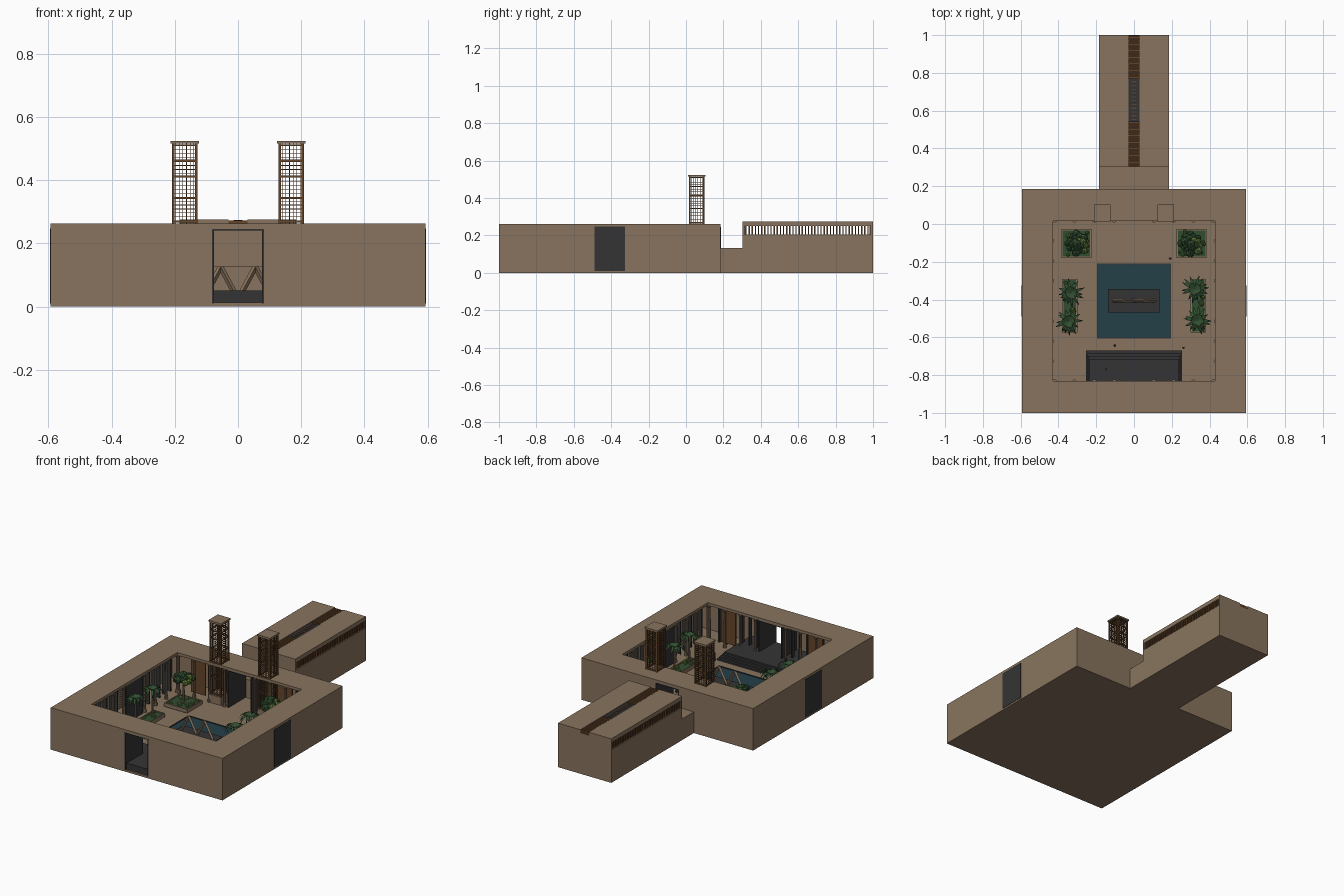
import bpy, bmesh, math, random
from mathutils import Vector, Matrix

if "Cube" in bpy.data.objects:
    bpy.data.objects.remove(bpy.data.objects["Cube"])

random.seed(4)


def material(name, rgb):
    m = bpy.data.materials.new(name)
    m.diffuse_color = (*rgb, 1)
    m.use_nodes = True
    m.node_tree.nodes["Principled BSDF"].inputs["Base Color"].default_value = m.diffuse_color
    return m


SAND = material("sandstone", (0.25, 0.175, 0.112))
DARK = material("charcoal", (0.034, 0.034, 0.036))
WOOD = material("brown_wood", (0.13, 0.06, 0.022))
WATER = material("pool_water", (0.018, 0.05, 0.065))
LEAF = material("dark_leaf", (0.03, 0.075, 0.03))
LIGHT = material("light_leaf", (0.11, 0.19, 0.045))


def finish(name, bm, mat):
    me = bpy.data.meshes.new(name)
    bm.to_mesh(me)
    bm.free()
    me.materials.append(mat)
    ob = bpy.data.objects.new(name, me)
    bpy.context.collection.objects.link(ob)
    return ob


def boxes(name, mat, items):
    """One object from boxes given as (x0, x1, y0, y1, z0, z1)."""
    bm = bmesh.new()
    for x0, x1, y0, y1, z0, z1 in items:
        m = Matrix.Translation(((x0 + x1) / 2, (y0 + y1) / 2, (z0 + z1) / 2))
        bmesh.ops.create_cube(bm, size=1, matrix=m @ Matrix.Diagonal((x1 - x0, y1 - y0, z1 - z0, 1)))
    return finish(name, bm, mat)


def mirror(items):
    return items + [(-b, -a, *r) for a, b, *r in items]


def rods(name, mat, items, sides=8):
    """Tapered rods given as (start, end, start radius, end radius)."""
    bm = bmesh.new()
    for a, b, r0, r1 in items:
        a, b = Vector(a), Vector(b)
        d = b - a
        m = Matrix.Translation((a + b) / 2) @ d.to_track_quat('Z', 'Y').to_matrix().to_4x4()
        bmesh.ops.create_cone(bm, cap_ends=True, segments=sides, radius1=r0, radius2=r1, depth=d.length, matrix=m)
    return finish(name, bm, mat)


def blobs(name, mat, items):
    bm = bmesh.new()
    for p, r in items:
        bmesh.ops.create_icosphere(bm, subdivisions=1, radius=r, matrix=Matrix.Translation(p) @ Matrix.Rotation(random.random() * 3, 4, 'Z'))
    return finish(name, bm, mat)


# Main block: floor, outer walls with doorways, roof ring
X, Y0, Y1, H = 0.593, -1.0, 0.185, 0.262
CX, CY0, CY1 = 0.43, -0.83, 0.015
T, FLOOR, CEIL, DOOR = 0.02, 0.012, 0.245, 0.082
boxes("floor", SAND, [(-X, X, Y0, Y1, 0, FLOOR)])
walls = [(X - T, X, Y0, Y1, FLOOR, CEIL)]
for y0, y1 in ((Y0, Y0 + T), (Y1 - T, Y1)):
    walls.append((DOOR, X - T, y0, y1, FLOOR, CEIL))
boxes("outer_walls", SAND, mirror(walls))
boxes("roof_ring", SAND, mirror([(CX, X, Y0, Y1, CEIL, H)]) + [
    (-CX, CX, Y0, CY0, CEIL, H), (-CX, CX, CY1, Y1, CEIL, H)])

# Dark passages through the front and back, closed side gates
boxes("passage_sides", DARK, mirror([(DOOR - 0.006, DOOR, Y0 - 0.001, CY0, 0.01, CEIL),
                                     (DOOR - 0.006, DOOR, CY1, Y1 + 0.001, 0.01, CEIL)]))
boxes("passage_lintels", DARK, [(-DOOR, DOOR, y, y + 0.006, CEIL - 0.005, CEIL)
                                for y in (Y0, CY0 - 0.006, CY1, Y1 - 0.006)])
boxes("side_gates", DARK, mirror([(X - T, X + 0.002, -0.49, -0.325, 0.01, 0.247),
                                  (CX, CX + 0.008, -0.49, -0.325, FLOOR, CEIL)]))
# Entrance platform with steps to the courtyard
boxes("entrance_steps", DARK, [(-0.255 + 0.006 * i, 0.255 - 0.006 * i, -0.99, -0.67 - 0.015 * i,
                                FLOOR, FLOOR + 0.0095 * (i + 1)) for i in range(4)])

# Colonnade around the courtyard
cols = []
xs = [-0.42 + 0.84 * i / 8 for i in range(9)]
ys = [CY0 - 0.003 + (CY1 - CY0 + 0.006) * i / 8 for i in range(9)]
spots = [(x, y) for x in xs if abs(x) > DOOR for y in (CY0 - 0.003, CY1 + 0.003)]
spots += [(s * (CX + 0.003), y) for y in ys for s in (-1, 1) if not -0.5 < y < -0.31]
for x, y in spots:
    cols.append(((x, y, FLOOR), (x, y, CEIL), 0.007, 0.006))
    cols.append(((x, y, FLOOR), (x, y, FLOOR + 0.02), 0.011, 0.01))
    cols.append(((x, y, CEIL - 0.015), (x, y, CEIL), 0.006, 0.011))
rods("colonnade", SAND, cols)

# Dark vertical fins behind the columns and timber screens
fins = []
for i in range(17):
    y = CY0 + 0.0525 * i
    if not -0.5 < y < -0.31:
        fins.append((CX + 0.04, CX + 0.062, y - 0.004, y + 0.004, FLOOR, CEIL))
for i in range(6):
    x = 0.12 + 0.0525 * i
    for y in (CY0 - 0.05, CY1 + 0.1):
        fins.append((x - 0.004, x + 0.004, y - 0.011, y + 0.011, FLOOR, CEIL))
boxes("gallery_fins", DARK, mirror(fins))
boxes("timber_screens", WOOD, mirror([(0.25, 0.35, y, y + 0.008, FLOOR + 0.02, CEIL)
                                      for y in (CY0 - 0.025, CY1 + 0.02)]))

# Lattice wind towers
posts, lattice = [], []
TX0, TX1, TY0, TY1, TZ = 0.128, 0.209, 0.015, 0.1, 0.515
for x in (TX0, TX1 - 0.008):
    for y in (TY0, TY1 - 0.008):
        posts.append((x, x + 0.008, y, y + 0.008, 0.06, TZ))
for z in (0.07, 0.165, 0.265, 0.34, 0.41, 0.46, 0.508):
    for y in (TY0, TY1 - 0.006):
        posts.append((TX0, TX1, y, y + 0.006, z, z + 0.005))
    for x in (TX0, TX1 - 0.006):
        posts.append((x, x + 0.006, TY0, TY1, z, z + 0.005))
for i in range(1, 7):
    x, y = TX0 + (TX1 - TX0) * i / 7, TY0 + (TY1 - TY0) * i / 7
    lattice += [(x - 0.001, x + 0.001, yy, yy + 0.002, 0.06, TZ) for yy in (TY0 + 0.002, TY1 - 0.004)]
    lattice += [(xx, xx + 0.002, y - 0.001, y + 0.001, 0.06, TZ) for xx in (TX0 + 0.002, TX1 - 0.004)]
for i in range(36):
    z = 0.07 + 0.0125 * i
    lattice += [(TX0, TX1, yy, yy + 0.002, z, z + 0.002) for yy in (TY0 + 0.002, TY1 - 0.004)]
    lattice += [(xx, xx + 0.002, TY0, TY1, z, z + 0.002) for xx in (TX0 + 0.002, TX1 - 0.004)]
boxes("tower_frames", WOOD, mirror(posts))
boxes("tower_lattice", WOOD, mirror(lattice))
boxes("tower_caps", SAND, mirror([(0.124, 0.213, 0.011, 0.104, TZ, 0.524)]))
boxes("tower_bases", SAND, mirror([(0.126, 0.211, 0.013, 0.102, FLOOR, 0.062)]))

# Pool with rim and zigzag centrepiece
boxes("pool_water", WATER, [(-0.19, 0.19, -0.6, -0.215, 0.001, 0.015)])
boxes("pool_rim", DARK, mirror([(0.19, 0.196, -0.606, -0.209, 0.005, 0.019)]) + [
    (-0.19, 0.19, y, y + 0.006, 0.005, 0.019) for y in (-0.606, -0.215)])
boxes("pool_island", DARK, [(-0.138, 0.134, -0.468, -0.345, 0.005, 0.024)])
zig, n = [], 4
for i in range(n):
    x0, x1 = -0.11 + 0.22 * i / n, -0.11 + 0.22 * (i + 1) / n
    za, zb = (0.024, 0.125) if i % 2 == 0 else (0.125, 0.024)
    zig.append(((x0, -0.406, za), (x1, -0.406, zb), 0.009, 0.009))
rods("zigzag_sculpture", SAND, zig, 4)

# Planters: square ones for trees, long ones for palms
def planter(x0, x1, y0, y1):
    t = 0.007
    return [(x0, x1, y0, y0 + t, FLOOR, 0.035), (x0, x1, y1 - t, y1, FLOOR, 0.035),
            (x0, x0 + t, y0, y1, FLOOR, 0.035), (x1 - t, x1, y0, y1, FLOOR, 0.035)]


beds = [(0.225, 0.385, -0.18, -0.027), (0.3, 0.38, -0.575, -0.29)]
boxes("planter_edges", SAND, mirror([b for p in beds for b in planter(*p)]))
boxes("planter_soil", LEAF, mirror([(*p, FLOOR, 0.03) for p in beds]))
shrubs = []
for s in (-1, 1):
    for x0, x1, y0, y1 in beds:
        for i in range(16):
            r = random.uniform(0.008, 0.014)
            shrubs.append(((s * random.uniform(x0 + r, x1 - r), random.uniform(y0 + r, y1 - r), 0.036), r))
blobs("shrubs", LIGHT, shrubs)

# Round trees
trunks, crown, sprigs = [], [], []
for s in (-1, 1):
    c = Vector((s * 0.302, -0.105, 0.18))
    trunks.append(((c.x, c.y, 0.03), (c.x, c.y, 0.18), 0.008, 0.005))
    for i in range(20):
        a, ring = i * 2.4, 0.055 * math.sqrt(i / 20)
        p = c + Vector((ring * math.cos(a), ring * math.sin(a), 0.025 - ring * 0.6 + random.uniform(-0.01, 0.01)))
        (sprigs if i % 5 == 3 else crown).append((p, random.uniform(0.017, 0.025)))
# Palms with drooping pointed fronds
fronds = bmesh.new()
for x, y in ((-0.335, -0.365), (-0.348, -0.515), (0.322, -0.345), (0.335, -0.51)):
    trunks.append(((x, y, 0.03), (x, y, 0.2), 0.007, 0.005))
    for i in range(14):
        a = i * math.tau / 14 + random.uniform(-0.15, 0.15)
        d, w = Vector((math.cos(a), math.sin(a), 0)), Vector((-math.sin(a), math.cos(a), 0))
        k = random.uniform(0.85, 1.15)
        rows = []
        for r, z, h in ((0, 0.2, 0.003), (0.03, 0.215, 0.008), (0.05, 0.205, 0.006), (0.068, 0.178, 0.001)):
            p = Vector((x, y, z)) + d * r * k
            rows.append([fronds.verts.new(p - w * h), fronds.verts.new(p + w * h)])
        for p, q in zip(rows, rows[1:]):
            fronds.faces.new((p[0], q[0], q[1], p[1]))
finish("palm_fronds", fronds, LEAF)
rods("tree_trunks", SAND, trunks)
blobs("tree_crowns", LEAF, crown)
blobs("tree_highlights", LIGHT, sprigs)

# Small bollards in the courtyard
rods("bollards", DARK, [((x, y, FLOOR), (x, y, h), 0.006, 0.005) for x, y, h in
                        ((0.192, -0.182, 0.06), (-0.102, -0.644, 0.06), (0.262, -0.656, 0.06), (-0.148, -0.77, 0.09))])

# Link between the main block and the rear hall
boxes("link_sides", SAND, mirror([(0.1, 0.184, Y1, 0.302, 0, 0.132)]))
boxes("link_centre", SAND, [(-0.1, 0.1, Y1, 0.302, 0, 0.127)])

# Rear hall: walls, clerestory louvres, slotted roof
W, A, B = 0.184, 0.302, 1.0
boxes("hall_floor", SAND, [(-W, W, A, B, 0, 0.012)])
boxes("hall_walls", SAND, mirror([(W - T, W, A, B, 0.012, 0.205)]) + [
    (-W + T, W - T, A, A + T, 0.012, 0.252), (-W + T, W - T, B - T, B, 0.012, 0.252)])
boxes("hall_corner_posts", SAND, mirror([(W - T, W, y, y + 0.01, 0.205, 0.252) for y in (A, B - 0.01)]))
boxes("hall_louvres", WOOD, mirror([(W - 0.018, W - 0.003, A + 0.016 + 0.0167 * i, A + 0.0225 + 0.0167 * i,
                                     0.205, 0.252) for i in range(41)]))
boxes("hall_roof", SAND, mirror([(0.03, W, A, B, 0.25, 0.275)]))
slats = [(-0.03, 0.03, A + 0.0125 * i, A + 0.0085 + 0.0125 * i, 0.262, 0.272) for i in range(56)]
boxes("roof_slot_slats", WOOD, [s for s in slats if not 0.53 < s[2] < 0.77])
boxes("roof_slot_base", WOOD, [(-0.03, 0.03, A, B, 0.252, 0.26)])
boxes("roof_vent", DARK, [(-0.03, 0.03, 0.54, 0.77, 0.26, 0.271)])
boxes("roof_vent_bars", WOOD, [(-0.014, 0.014, 0.55 + 0.02 * i, 0.556 + 0.02 * i, 0.27, 0.274) for i in range(11)])
